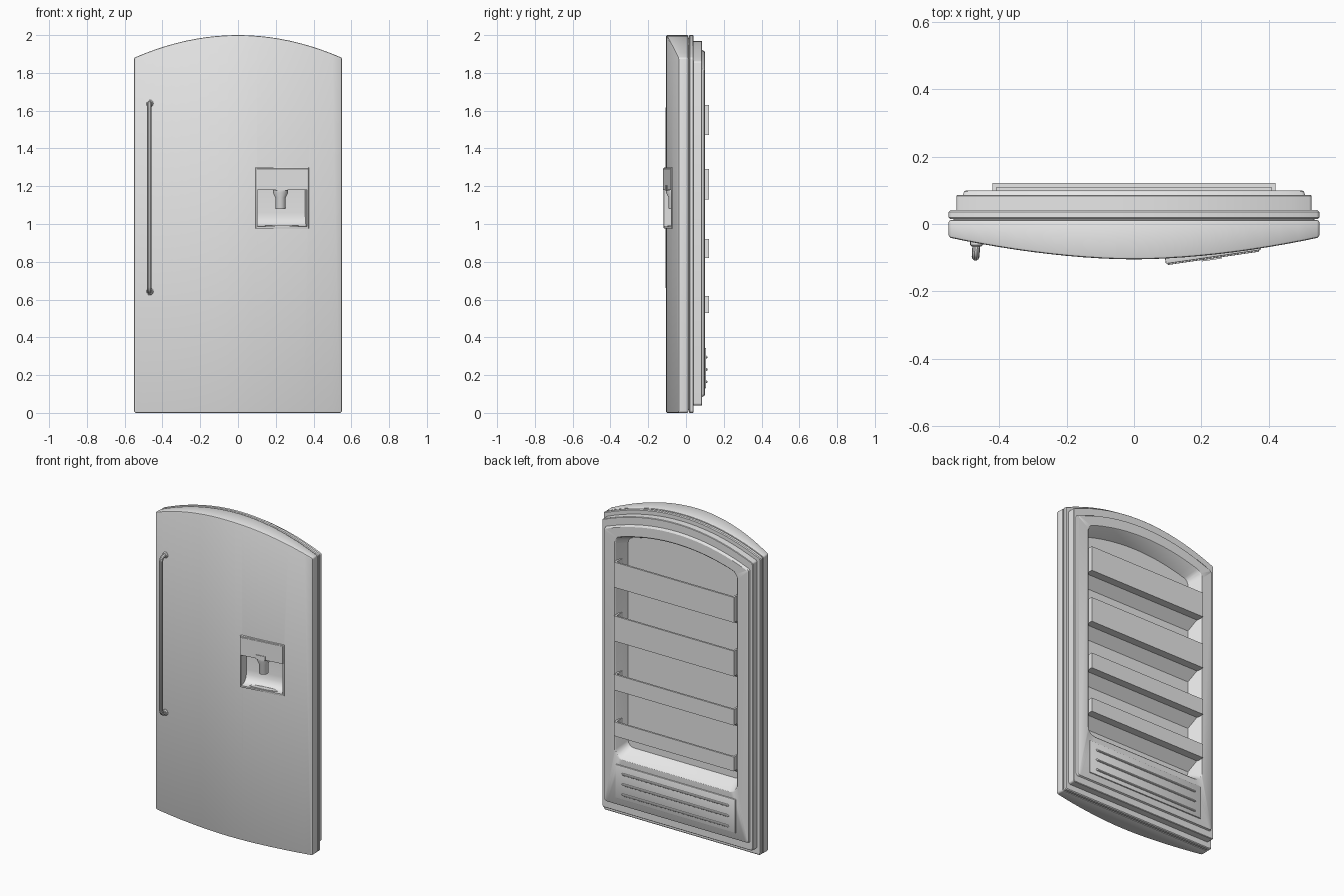
import bpy, bmesh, math
from mathutils import Matrix, Vector

if "Cube" in bpy.data.objects:
    bpy.data.objects.remove(bpy.data.objects["Cube"])

GREY = (0.8, 0.8, 0.8, 1)
grey = bpy.data.materials.new("light grey")
grey.use_nodes = True
grey.diffuse_color = GREY
grey.node_tree.nodes["Principled BSDF"].inputs["Base Color"].default_value = GREY


def activate(obj):
    bpy.ops.object.select_all(action='DESELECT')
    obj.select_set(True)
    bpy.context.view_layer.objects.active = obj


def loft(name, rings, matrix=Matrix()):
    """Skin equal-length rings of points and cap both ends."""
    bm = bmesh.new()
    loops = [[bm.verts.new(matrix @ Vector(p)) for p in ring] for ring in rings]
    n = len(loops[0])
    for a, b in zip(loops, loops[1:]):
        for i in range(n):
            j = (i + 1) % n
            bm.faces.new((a[i], a[j], b[j], b[i]))
    bm.faces.new(loops[0][::-1])
    bm.faces.new(loops[-1])
    bmesh.ops.recalc_face_normals(bm, faces=bm.faces)
    mesh = bpy.data.meshes.new(name)
    bm.to_mesh(mesh)
    bm.free()
    mesh.materials.append(grey)
    obj = bpy.data.objects.new(name, mesh)
    bpy.context.collection.objects.link(obj)
    return obj


def box(name, x, y, z, matrix=Matrix()):
    rings = [[(x[0], y[0], h), (x[1], y[0], h), (x[1], y[1], h), (x[0], y[1], h)] for h in z]
    return loft(name, rings, matrix)


def boolean(obj, cutter, operation, remove=True):
    mod = obj.modifiers.new("cut", 'BOOLEAN')
    mod.operation, mod.object, mod.solver = operation, cutter, 'EXACT'
    activate(obj)
    bpy.ops.object.modifier_apply(modifier=mod.name)
    if remove:
        bpy.data.objects.remove(cutter)


def bevel(obj, width, segments=2):
    mod = obj.modifiers.new("soft edges", 'BEVEL')
    mod.width, mod.segments, mod.limit_method = width, segments, 'ANGLE'
    mod.angle_limit = math.radians(35)
    activate(obj)
    bpy.ops.object.modifier_apply(modifier=mod.name)


def smooth(obj):
    activate(obj)
    bpy.ops.object.shade_smooth_by_angle(angle=math.radians(30))


CURVE = 0.397  # curvature of the arched top


def outline(w, bottom, top, r, y):
    """Arched door outline with rounded corners at depth y."""
    pts = []
    for side, start in ((-1, math.pi), (1, 1.5 * math.pi)):
        for i in range(5):
            t = start + i * math.pi / 8
            pts.append((side * (w - r) + r * math.cos(t), y, bottom + r + r * math.sin(t)))
    slope = math.atan(2 * CURVE * (w - r))
    x1 = w - r + r * math.sin(slope)
    zc = top - CURVE * x1 * x1 - r * math.cos(slope)
    corner = [(i / 4) * (math.pi / 2 - slope) for i in range(5)]
    arc = [(w - r + r * math.cos(t), zc + r * math.sin(t)) for t in corner]
    pts += [(x, y, z) for x, z in arc]
    for i in range(1, 20):
        x = x1 * (1 - i / 10)
        pts.append((x, y, top - CURVE * x * x))
    pts += [(-x, y, z) for x, z in reversed(arc)]
    return pts


# Outer door: bowed plan intersected with the arched outline
def front_y(x):
    return -0.105 + 0.065 * abs(x / 0.55) ** 1.8


plan = [(i * 0.05, front_y(i * 0.05)) for i in range(-12, 13)] + [(0.6, 0.012), (-0.6, 0.012)]
door = loft("outer_door", [[(x, y, z) for x, y in plan] for z in (-0.1, 2.1)])
arch = loft("arch_cutter", [outline(0.55, 0, 2, 0.012, y) for y in (-0.2, 0.1)])
boolean(door, arch, 'INTERSECT')
bevel(door, 0.007)

# Gasket flange, stepped liner and recessed back in one loft
steps = [
    (0.535, 0.015, 1.985, 0.01, 0.005), (0.535, 0.015, 1.985, 0.01, 0.015),
    (0.546, 0.004, 1.996, 0.012, 0.015), (0.55, 0, 2, 0.014, 0.02),
    (0.55, 0, 2, 0.014, 0.036), (0.545, 0.005, 1.995, 0.012, 0.041),
    (0.527, 0.04, 1.97, 0.012, 0.041), (0.527, 0.04, 1.97, 0.012, 0.083),
    (0.524, 0.043, 1.967, 0.012, 0.086), (0.508, 0.085, 1.92, 0.015, 0.086),
    (0.504, 0.089, 1.916, 0.015, 0.096), (0.498, 0.095, 1.91, 0.015, 0.1),
    (0.43, 0.38, 1.85, 0.05, 0.1), (0.425, 0.386, 1.845, 0.05, 0.096),
    (0.395, 0.43, 1.81, 0.04, 0.014),
]
smooth(loft("inner_liner", [outline(*s) for s in steps]))

# Storage bins with sloped undersides
for n, (low, high) in enumerate(((0.53, 0.62), (0.82, 0.92), (1.13, 1.29), (1.47, 1.63)), 1):
    box(f"bin_front_{n}", (-0.42, 0.42), (0.109, 0.121), (low, high))
    for side, name in ((-1, "right"), (1, "left")):
        box(f"bin_end_{name}_{n}", sorted((side * 0.42, side * 0.408)), (0.01, 0.112), (low, high))
    base = [(0.119, low), (0.07, low), (0.01, low - 0.06), (0.01, low + 0.012), (0.119, low + 0.012)]
    loft(f"bin_base_{n}", [[(x, y, z) for y, z in base] for x in (-0.415, 0.415)])

# Lower plaque with three ribs
plaque = box("lower_plaque", (-0.42, 0.42), (0.09, 0.107), (0.13, 0.345))
bevel(plaque, 0.006)
smooth(plaque)
for n, z in enumerate((0.165, 0.23, 0.295), 1):
    rib = [(math.cos(t * math.pi / 5) * 0.008, math.sin(t * math.pi / 5) * 0.008) for t in range(10)]
    bar = loft(f"plaque_rib_{n}", [[(x, 0.106 + a * s, z + b * s) for a, b in rib]
                                   for x, s in ((-0.375, 0.3), (-0.368, 1), (0.368, 1), (0.375, 0.3))])
    smooth(bar)

# Dispenser, angled to follow the bowed front
tilt = Matrix.Translation((0.235, -0.098, 0)) @ Matrix.Rotation(math.atan(0.145), 4, 'Z')
scoop = [(-0.05, 0.987), (0.02, 0.987), (0.04, 0.993), (0.056, 1.008), (0.066, 1.03),
         (0.07, 1.06), (0.07, 1.18), (-0.05, 1.18)]
cutter = loft("scoop_cutter", [[(x, y, z) for y, z in scoop] for x in (-0.132, 0.132)], tilt)
frame = box("dispenser_frame", (-0.142, 0.142), (0, 0.035), (0.975, 1.3), tilt)
bevel(frame, 0.003)
boolean(frame, cutter, 'DIFFERENCE', remove=False)
boolean(door, cutter, 'DIFFERENCE')
smooth(frame)
smooth(door)
header = box("dispenser_header", (-0.137, 0.137), (-0.004, 0.02), (1.18, 1.293), tilt)
bevel(header, 0.002)


def turned(name, profile, cx, cy, sx=1.0, sy=1.0):
    """Vertical turned part from (radius, height) pairs."""
    ring = [(math.cos(t * math.pi / 10), math.sin(t * math.pi / 10)) for t in range(20)]
    obj = loft(name, [[(cx + a * r * sx, cy + b * r * sy, z) for a, b in ring] for r, z in profile], tilt)
    smooth(obj)


turned("nozzle", [(0.026, 1.08), (0.028, 1.084), (0.028, 1.14), (0.04, 1.165), (0.04, 1.185)],
       -0.005, 0.034)
box("nozzle_mount", (-0.035, 0.025), (-0.008, 0.02), (1.178, 1.205), tilt)
turned("drip_tray", [(1, 0.984), (1, 0.991), (0.9, 0.992)], 0, 0.022, 0.09, 0.016)

# Bar handle with rounded bends and mounting feet
curve = bpy.data.curves.new("door_handle", 'CURVE')
curve.dimensions = '3D'
curve.bevel_depth, curve.bevel_resolution, curve.use_fill_caps = 0.0115, 3, True
bend = [(-0.03, 0), (-0.075, 0), (-0.086, 0.004), (-0.094, 0.013), (-0.097, 0.025)]
path = [(y, 0.642 + d) for y, d in bend] + [(y, 1.638 - d) for y, d in reversed(bend)]
spline = curve.splines.new('POLY')
spline.points.add(len(path) - 1)
for point, (y, z) in zip(spline.points, path):
    point.co = (-0.466 - 0.06 * (-0.03 - y), y, z, 1)
handle = bpy.data.objects.new("door_handle", curve)
bpy.context.collection.objects.link(handle)
activate(handle)
bpy.ops.object.convert(target='MESH')
handle = bpy.context.view_layer.objects.active
handle.data.materials.clear()
handle.data.materials.append(grey)
smooth(handle)
for z, name in ((0.642, "lower"), (1.638, "upper")):
    disc = [(math.cos(t * math.pi / 8), math.sin(t * math.pi / 8)) for t in range(16)]
    foot = loft(f"handle_foot_{name}", [[(-0.467 + a * r, y, z + b * r) for a, b in disc]
                                        for y, r in ((-0.04, 0.019), (-0.062, 0.019), (-0.067, 0.014))])
    smooth(foot)
